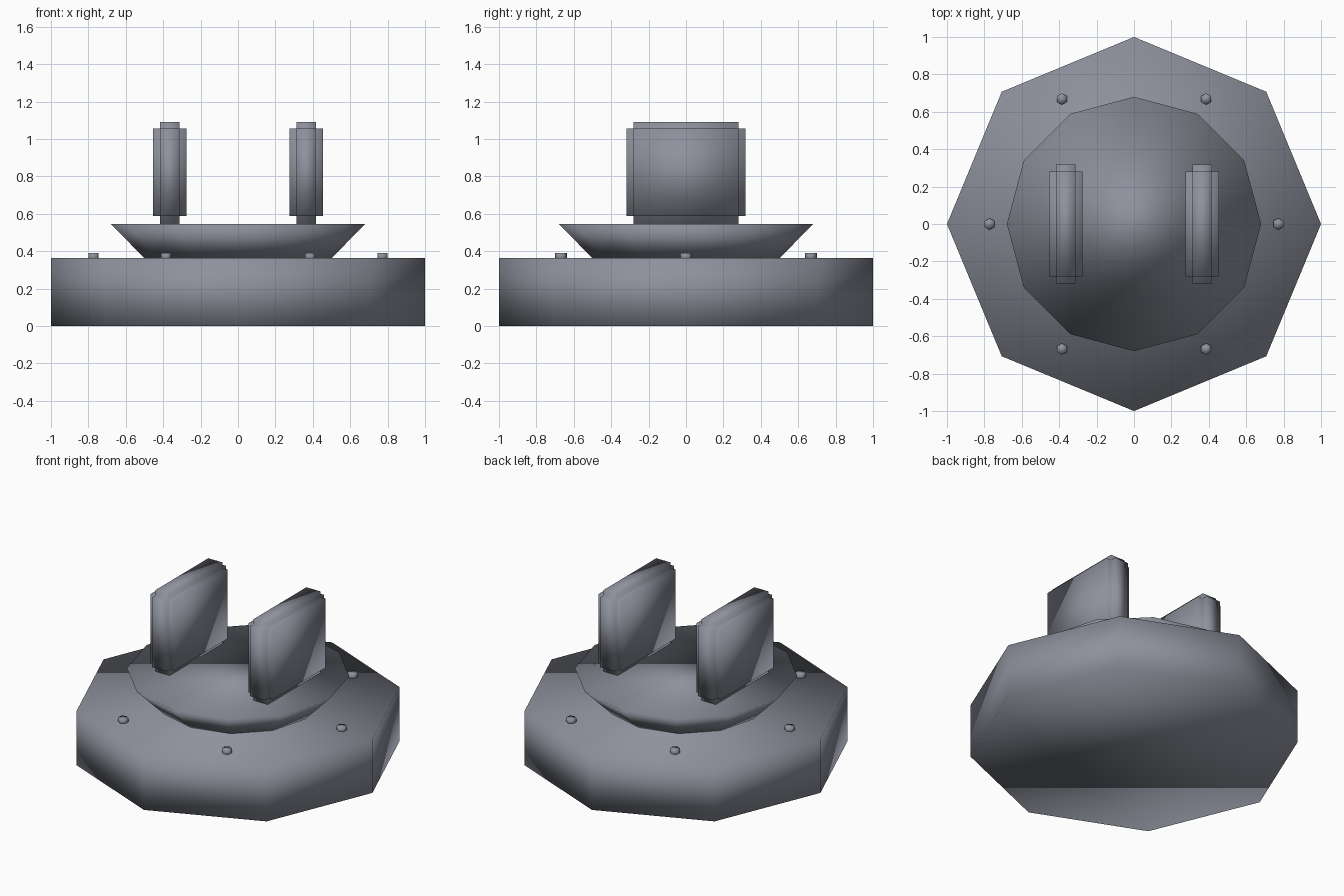
import bpy, bmesh
from math import cos, sin, pi
from mathutils import Matrix

if "Cube" in bpy.data.objects:
    bpy.data.objects.remove(bpy.data.objects["Cube"])

# Dark blue-grey metal shared by every part
metal = bpy.data.materials.new("dark_metal")
metal.diffuse_color = (0.27, 0.285, 0.335, 1)
metal.use_nodes = True
metal.node_tree.nodes["Principled BSDF"].inputs["Base Color"].default_value = metal.diffuse_color


def finish(name, bm):
    """Turn a bmesh into a smooth-shaded object."""
    bmesh.ops.recalc_face_normals(bm, faces=bm.faces)
    for f in bm.faces:
        f.smooth = True
    mesh = bpy.data.meshes.new(name)
    bm.to_mesh(mesh)
    bm.free()
    mesh.materials.append(metal)
    obj = bpy.data.objects.new(name, mesh)
    bpy.context.collection.objects.link(obj)
    return obj


def prism(name, sides, r_bottom, r_top, z0, z1, x=0, y=0):
    """Vertical prism or frustum with a corner on the +y axis."""
    bm = bmesh.new()
    bmesh.ops.create_cone(bm, cap_ends=True, segments=sides,
                          radius1=r_bottom, radius2=r_top, depth=z1 - z0,
                          matrix=Matrix.Translation((x, y, (z0 + z1) / 2)))
    return finish(name, bm)


def stepped_plate(name, x):
    """Upright plate whose edges are notched with a square step."""
    bm = bmesh.new()
    for sx, sy, z0, z1 in ((0.18, 0.56, 0.588, 1.055),
                           (0.105, 0.635, 0.588, 1.055),
                           (0.105, 0.56, 0.545, 1.092)):
        m = Matrix.Translation((x, 0, (z0 + z1) / 2)) @ Matrix.Diagonal((sx, sy, z1 - z0, 1))
        bmesh.ops.create_cube(bm, size=1, matrix=m)
    return finish(name, bm)


# Octagonal base and flared twelve-sided collar
prism("base", 8, 1.0, 1.0, 0, 0.363)
prism("collar", 12, 0.5, 0.68, 0.363, 0.545)

# Two upright plates
for label, x in (("left", -0.365), ("right", 0.365)):
    stepped_plate(label + "_plate", x)

# Ring of hexagonal bolts
for i in range(6):
    a = i * pi / 3
    prism(f"bolt_{i + 1}", 6, 0.031, 0.031, 0.35, 0.391,
          0.772 * cos(a), 0.772 * sin(a))
